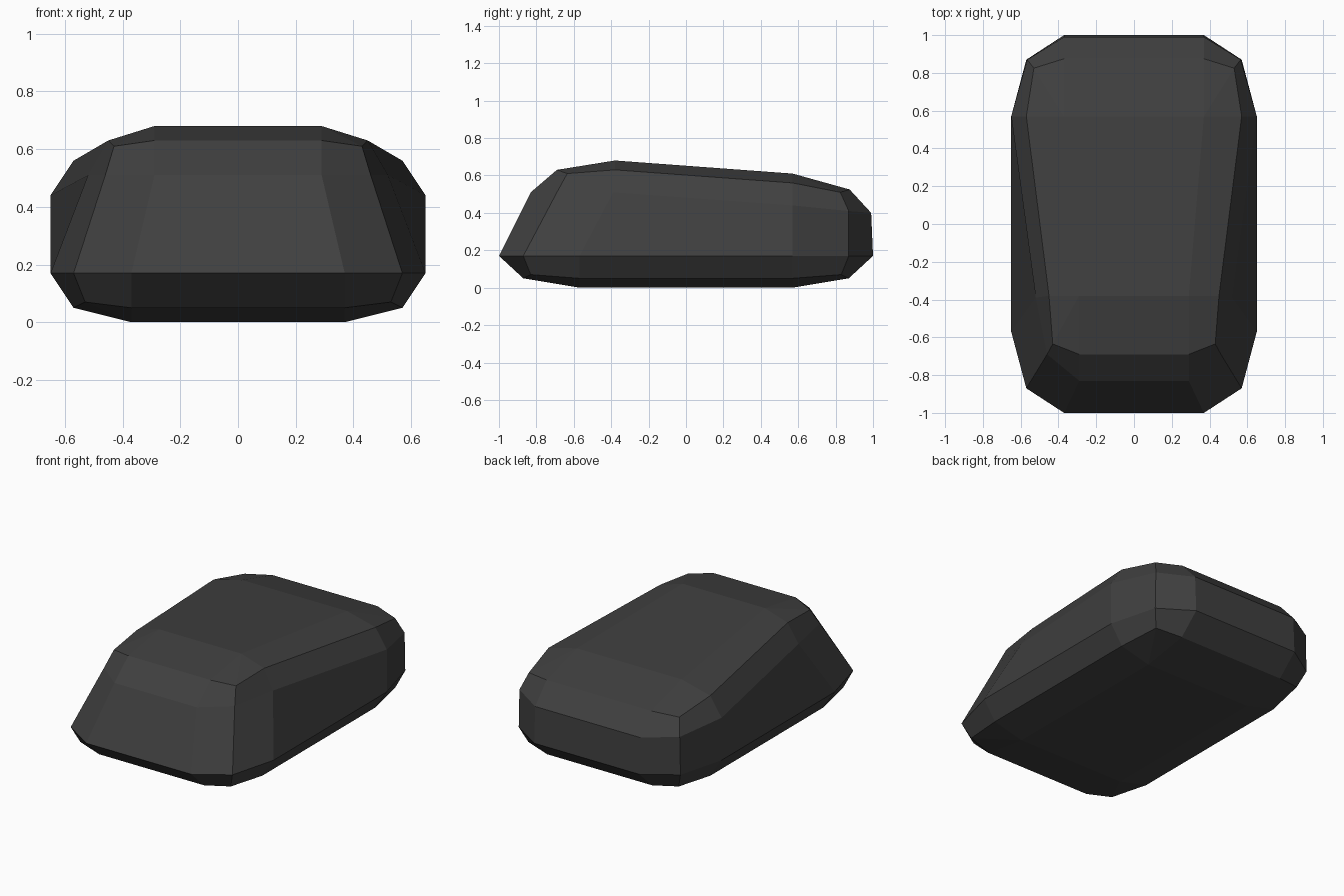
import bpy, bmesh

if "Cube" in bpy.data.objects:
    bpy.data.objects.remove(bpy.data.objects["Cube"])

# Each level: six points on the +x side, front to back (x, y, z).
# Repeated points pinch the ring to the rectangle of the bottom or top panel.
levels = [
    # flat bottom panel
    [(.37, -.57, 0)] * 3 + [(.37, .57, 0)] * 3,
    # lower bevel
    [(.37, -.87, .05), (.53, -.83, .07), (.57, -.57, .05),
     (.57, .57, .05), (.53, .83, .07), (.37, .87, .05)],
    # widest line
    [(.37, -1, .17), (.57, -.87, .17), (.65, -.57, .17),
     (.65, .57, .17), (.57, .87, .17), (.37, 1, .17)],
    # top of the walls, front sloped back and narrowed
    [(.29, -.83, .51), (.46, -.69, .51), (.52, -.39, .51),
     (.65, .57, .44), (.565, .87, .41), (.37, .99, .40)],
    # upper bevel
    [(.29, -.69, .63), (.43, -.635, .61), (.45, -.38, .63),
     (.57, .57, .56), (.53, .825, .51), (.37, .875, .525)],
    # sloping top panel
    [(.29, -.38, .68)] * 3 + [(.37, .57, .61)] * 3,
]

bm = bmesh.new()
rings = []
for pts in levels:
    ring = pts + [(-x, y, z) for x, y, z in reversed(pts)]
    rings.append([bm.verts.new(p) for p in ring])

# walls and bevels
for low, high in zip(rings, rings[1:]):
    for i in range(12):
        j = (i + 1) % 12
        bm.faces.new((low[i], low[j], high[j], high[i]))

# bottom and top panels
for ring in (rings[0], rings[-1]):
    bm.faces.new([ring[i] for i in (0, 3, 6, 9)])

bmesh.ops.remove_doubles(bm, verts=bm.verts, dist=1e-4)
bmesh.ops.recalc_face_normals(bm, faces=bm.faces)

mesh = bpy.data.meshes.new("body")
bm.to_mesh(mesh)
bm.free()
body = bpy.data.objects.new("body", mesh)
bpy.context.collection.objects.link(body)

grey = bpy.data.materials.new("dark grey")
grey.diffuse_color = (.05, .05, .05, 1)
grey.use_nodes = True
grey.node_tree.nodes["Principled BSDF"].inputs["Base Color"].default_value = grey.diffuse_color
mesh.materials.append(grey)
